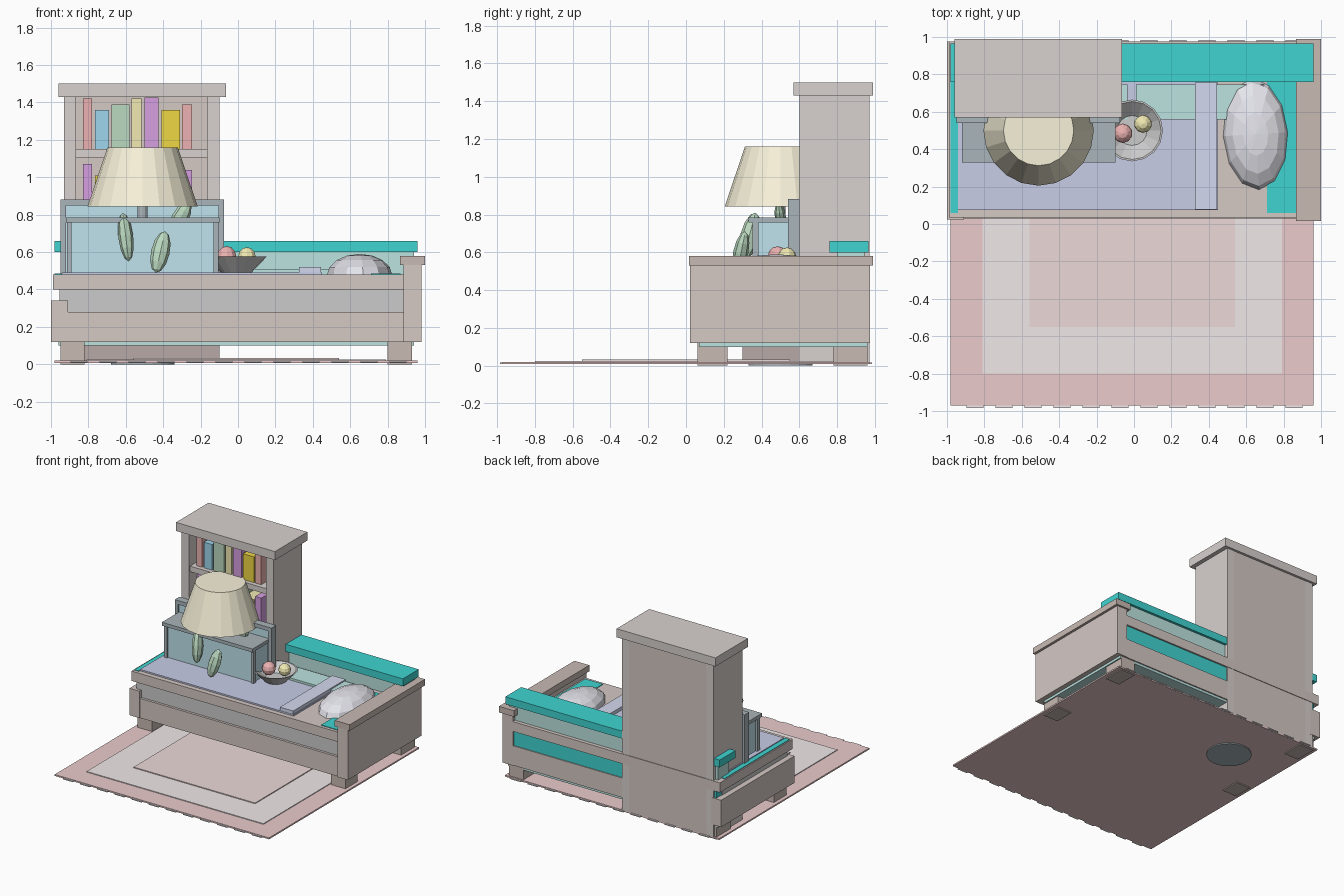
import bpy, math
from mathutils import Matrix, Vector

if "Cube" in bpy.data.objects:
    bpy.data.objects.remove(bpy.data.objects["Cube"])

mats = {}
COL = dict(wood=(.66, .58, .55), wood_dark=(.58, .49, .45), shelf=(.69, .64, .62), rug=(.83, .6, .6),
           rug_pale=(.88, .81, .82), rug_mid=(.84, .7, .69), teal=(.05, .66, .64), teal_pale=(.5, .77, .74),
           lilac=(.58, .61, .8), lilac_light=(.65, .69, .86), blue=(.53, .77, .86), slate=(.4, .46, .49),
           base=(.48, .4, .39), cream=(.94, .89, .7), green=(.5, .7, .53), red=(.84, .45, .44),
           sky=(.35, .67, .85), gold=(.86, .68, .06), purple=(.67, .35, .75), yellow=(.88, .82, .45),
           grey=(.7, .7, .7), pillow=(.78, .78, .84), stone=(.62, .61, .6))


def finish(o, name, col):
    o.name = name
    if col not in mats:
        mats[col] = bpy.data.materials.new(col)
        mats[col].diffuse_color = (*COL[col], 1)
    o.data.materials.append(mats[col])
    return o


def box(name, col, x, y, z):
    """Box from (min, max) spans on each axis."""
    bpy.ops.mesh.primitive_cube_add(size=1)
    o = bpy.context.object
    c = [(a + b) / 2 for a, b in (x, y, z)]
    s = [b - a for a, b in (x, y, z)]
    o.data.transform(Matrix.Translation(c) @ Matrix.Diagonal((*s, 1)))
    return finish(o, name, col)


def lathe(name, col, cx, cy, prof, n):
    """Revolve (radius, height) points; close the two ends with flat caps."""
    v = [(cx + r * math.cos(2 * math.pi * i / n), cy + r * math.sin(2 * math.pi * i / n), z)
         for r, z in prof for i in range(n)]
    f = [(k * n + i, k * n + (i + 1) % n, (k + 1) * n + (i + 1) % n, (k + 1) * n + i)
         for k in range(len(prof) - 1) for i in range(n)]
    f += [tuple(reversed(range(n))), tuple(range((len(prof) - 1) * n, len(prof) * n))]
    m = bpy.data.meshes.new(name)
    m.from_pydata(v, [], f)
    o = bpy.data.objects.new(name, m)
    bpy.context.collection.objects.link(o)
    return finish(o, name, col)


def ball(name, col, c, r, seg=10, rings=6, rot=(0, 0, 0)):
    bpy.ops.mesh.primitive_uv_sphere_add(segments=seg, ring_count=rings, radius=1, location=c, rotation=rot)
    o = bpy.context.object
    o.data.transform(Matrix.Diagonal((*r, 1)))
    return finish(o, name, col)


# rug: three stacked layers and fringe on the two ends
box("rug", "rug", (-.98, .96), (-.97, .97), (.008, .02))
box("rug_band", "rug_pale", (-.81, .79), (-.8, .8), (.012, .026))
box("rug_centre", "rug_mid", (-.56, .54), (-.55, .55), (.012, .033))
for i in range(12):
    x = -.895 + .155 * i
    for s in (-1, 1):
        box("rug_fringe", "rug_pale", (x, x + .09), sorted((s * .965, s * .985)), (.009, .017))

# bed frame
for x in ((-.95, -.82), (.8, .93)):
    for y in ((.06, .22), (.78, .96)):
        box("bed_leg", "wood_dark", x, y, (0, .14))
box("bed_lower_board", "wood", (-.99, .97), (.03, .97), (.12, .28))
box("mattress_core", "grey", (-.955, .89), (.05, .9), (.27, .41))
box("bed_top_rail", "wood", (-.99, .9), (.035, .975), (.4, .48))
box("left_end_board", "wood", (-1, -.91), (.025, .975), (.12, .34))
box("right_end_board", "wood", (.885, .98), (.02, .975), (.12, .53))
box("right_end_cap", "wood_dark", (.865, 1), (.015, .99), (.53, .58))

# sofa body, back and seat
box("sofa_base", "teal_pale", (-.96, .94), (.07, .96), (.1, .13))
box("sofa_core", "teal", (-.95, .94), (.5, .962), (.27, .41))
box("sofa_left_trim", "teal", (-.98, -.94), (.06, .9), (.44, .485))
box("sofa_front_trim", "teal", (.71, .87), (.06, .76), (.44, .485))
box("sofa_back", "teal_pale", (-.95, .94), (.8, .945), (.45, .61))
box("sofa_back_rail", "teal", (-.98, .96), (.76, .965), (.6, .66))
for x in ((-.9, -.035), (.01, .695)):
    box("sofa_cushion", "teal_pale", x, (.56, .745), (.46, .51))

# bedding
box("blanket", "lilac", (-.94, .45), (.075, .76), (.46, .492))
box("blanket_fold", "lilac_light", (.325, .445), (.078, .757), (.48, .52))
ball("pillow", "pillow", (.65, .48, .475), (.175, .3, .115), 12, 8, (0, 0, .06))

# bookshelf
for x in ((-.93, -.865), (-.165, -.1)):
    box("bookshelf_side", "shelf", x, (.6, .972), (.02, 1.44))
box("bookshelf_back", "wood", (-.87, -.16), (.93, .97), (.02, 1.44))
box("bookshelf_top", "shelf", (-.96, -.065), (.57, .99), (1.43, 1.5))
for z in (.02, .42, .77, 1.105):
    box("shelf_board", "shelf", (-.87, -.16), (.615, .95), (z, z + .045))

# books: left, right, height, colour
books = [(-.83, -.78, .27, "red"), (-.765, -.69, .21, "sky"), (-.675, -.58, .24, "green"),
         (-.57, -.515, .27, "yellow"), (-.5, -.425, .275, "purple"), (-.41, -.31, .21, "gold"),
         (-.3, -.245, .24, "red")]
low = ["purple", "gold", "red", "sky", "green", "yellow", "purple"]
for (a, b, h, c), c2 in zip(books, low):
    box("upper_book", c, (a, b), (.65, .9), (1.15, 1.15 + h))
    box("lower_book", c2, (a, b), (.65, .9), (.815, .8 + h))

# glazed cabinet with slate frame and dark plinth
box("cabinet_plinth", "base", (-.83, -.1), (.3, .6), (.02, .11))
box("cabinet_body", "blue", (-.9, -.12), (.365, .56), (.1, .765))
box("cabinet_back", "blue", (-.925, -.095), (.55, .59), (.1, .86))
box("cabinet_top", "slate", (-.92, -.1), (.33, .56), (.757, .785))
box("cabinet_back_cap", "slate", (-.95, -.075), (.54, .6), (.85, .882))
for x0, x1 in ((-.95, -.92), (-.105, -.075)):
    box("cabinet_back_post", "slate", (x0, x1), (.54, .6), (.1, .86))
for x0, x1 in ((-.915, -.89), (-.13, -.105)):
    box("cabinet_front_post", "slate", (x0, x1), (.352, .385), (.1, .765))

# floor lamp
lathe("lamp_base", "slate", -.51, .5, [(.17, 0), (.17, .025), (.07, .05), (.03, .055)], 20)
lathe("lamp_pole", "slate", -.51, .5, [(.027, .04), (.027, 1.12)], 12)
lathe("lamp_shade", "cream", -.51, .5, [(.295, .843), (.188, 1.16)], 20)

# leaves: position, lengths, tilt
for c, r, rot in (((-.6, .335, .68), (.04, .05, .135), (-.25, -.12, 0)),
                  ((-.415, .29, .6), (.05, .04, .115), (-.2, .22, 0)),
                  ((-.31, .5, .78), (.045, .03, .1), (.1, .5, 0))):
    ball("plant_leaf", "green", c, r, 8, 6, rot)

# fruit bowl
lathe("fruit_bowl", "stone", -.01, .5,
      [(.08, .488), (.165, .577), (.155, .577), (.08, .51)], 16)
ball("red_fruit", "red", (-.06, .485, .58), (.052,) * 3)
ball("yellow_fruit", "yellow", (.048, .535, .578), (.048,) * 3)

for m in bpy.data.materials:
    if m.users and not m.is_grease_pencil:
        m.use_nodes = True
        m.node_tree.nodes["Principled BSDF"].inputs["Base Color"].default_value = m.diffuse_color
